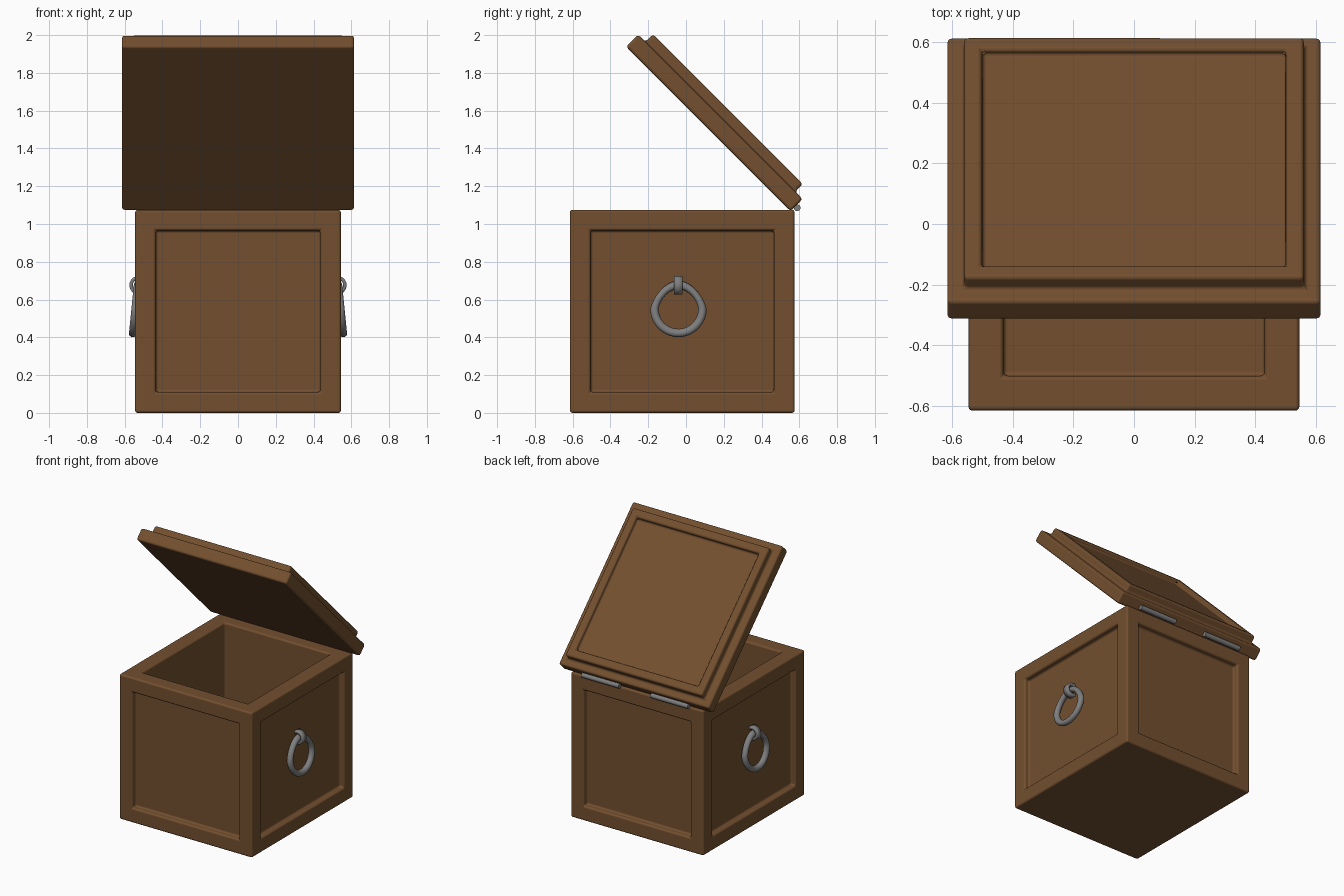
import bpy
import bmesh
import math
from mathutils import Matrix

if "Cube" in bpy.data.objects:
    bpy.data.objects.remove(bpy.data.objects["Cube"])


def material(name, color):
    mat = bpy.data.materials.new(name)
    mat.use_nodes = True
    mat.diffuse_color = color
    mat.node_tree.nodes["Principled BSDF"].inputs["Base Color"].default_value = color
    return mat


wood = material("brown wood", (0.17, 0.078, 0.028, 1))
metal = material("grey metal", (0.21, 0.21, 0.215, 1))


def smooth(obj):
    bpy.ops.object.select_all(action="DESELECT")
    bpy.context.view_layer.objects.active = obj
    obj.select_set(True)
    bpy.ops.object.shade_smooth_by_angle(angle=math.radians(40))


def finish(bm, name, mat, bevel=0.0):
    mesh = bpy.data.meshes.new(name)
    bm.to_mesh(mesh)
    bm.free()
    obj = bpy.data.objects.new(name, mesh)
    bpy.context.collection.objects.link(obj)
    mesh.materials.append(mat)
    smooth(obj)
    if bevel:
        mod = obj.modifiers.new("soft edges", "BEVEL")
        mod.width = bevel
        mod.segments = 3
        mod.limit_method = "ANGLE"
        mod.harden_normals = True
    return obj


def box(size, center):
    bm = bmesh.new()
    bmesh.ops.create_cube(bm, size=1, matrix=Matrix.Translation(center) @ Matrix.Diagonal((*size, 1)))
    bm.normal_update()
    return bm


def step(bm, faces, inset, depth):
    """Inset each face, then raise it (positive) or sink it (negative)."""
    bmesh.ops.inset_individual(bm, faces=faces, thickness=inset, use_even_offset=True)
    for face in faces:
        normal = face.normal.copy()
        moved = bmesh.ops.extrude_discrete_faces(bm, faces=[face])["faces"]
        bmesh.ops.translate(bm, verts=moved[0].verts, vec=normal * depth)
        yield moved[0]


# Chest body: four sunken side panels and a deep open cavity
bm = box((1.09, 1.19, 1.075), (0, -0.02, 0.5375))
sides = [f for f in bm.faces if abs(f.normal.z) < 0.5]
top = [f for f in bm.faces if f.normal.z > 0.5]
list(step(bm, sides, 0.11, -0.04))
list(step(bm, top, 0.115, -0.965))
finish(bm, "chest_body", wood, 0.014)

# Open lid: slab, raised plate and sunken panel, tipped back
bm = box((1.23, 1.232, 0.09), (0, 0, 0.045))
top = [f for f in bm.faces if f.normal.z > 0.5]
plate = list(step(bm, top, 0.055, 0.057))
bm.normal_update()
list(step(bm, plate, 0.06, -0.03))
lid = finish(bm, "lid", wood, 0.016)
lid.location = (0, 0.118, 1.504)
lid.rotation_euler.x = math.radians(-45)

# Hinge barrels along the back edge
for side, label in ((1, "left"), (-1, "right")):
    bm = bmesh.new()
    place = Matrix.Translation((side * 0.283, 0.588, 1.086)) @ Matrix.Rotation(math.pi / 2, 4, "Y")
    bmesh.ops.create_cone(bm, cap_ends=True, segments=16, radius1=0.018, radius2=0.018,
                          depth=0.305, matrix=place)
    finish(bm, label + "_hinge", metal)

# Ring handles hung from staples on both sides
for side, label in ((1, "left"), (-1, "right")):
    bpy.ops.mesh.primitive_torus_add(major_segments=40, minor_segments=14,
                                     major_radius=0.127, minor_radius=0.022)
    ring = bpy.context.object
    ring.name = label + "_handle_ring"
    ring.data.transform(Matrix.Rotation(math.pi / 2, 4, "Y"))
    for v in ring.data.vertices:
        v.co.y *= 1 - max(v.co.z, 0) * 1.4
        v.co.x -= v.co.z * 0.1
    ring.location = (side * 0.543, -0.04, 0.55)
    ring.rotation_euler.z = 0 if side > 0 else math.pi
    ring.data.materials.append(metal)
    smooth(ring)

    bm = bmesh.new()
    place = Matrix.Translation((side * 0.525, -0.04, 0.676)) @ Matrix.Rotation(math.pi / 2, 4, "X")
    bmesh.ops.create_cone(bm, cap_ends=False, segments=24, radius1=0.05, radius2=0.05,
                          depth=0.045, matrix=place)
    staple = finish(bm, label + "_handle_staple", metal)
    staple.modifiers.new("strap thickness", "SOLIDIFY").thickness = 0.018
